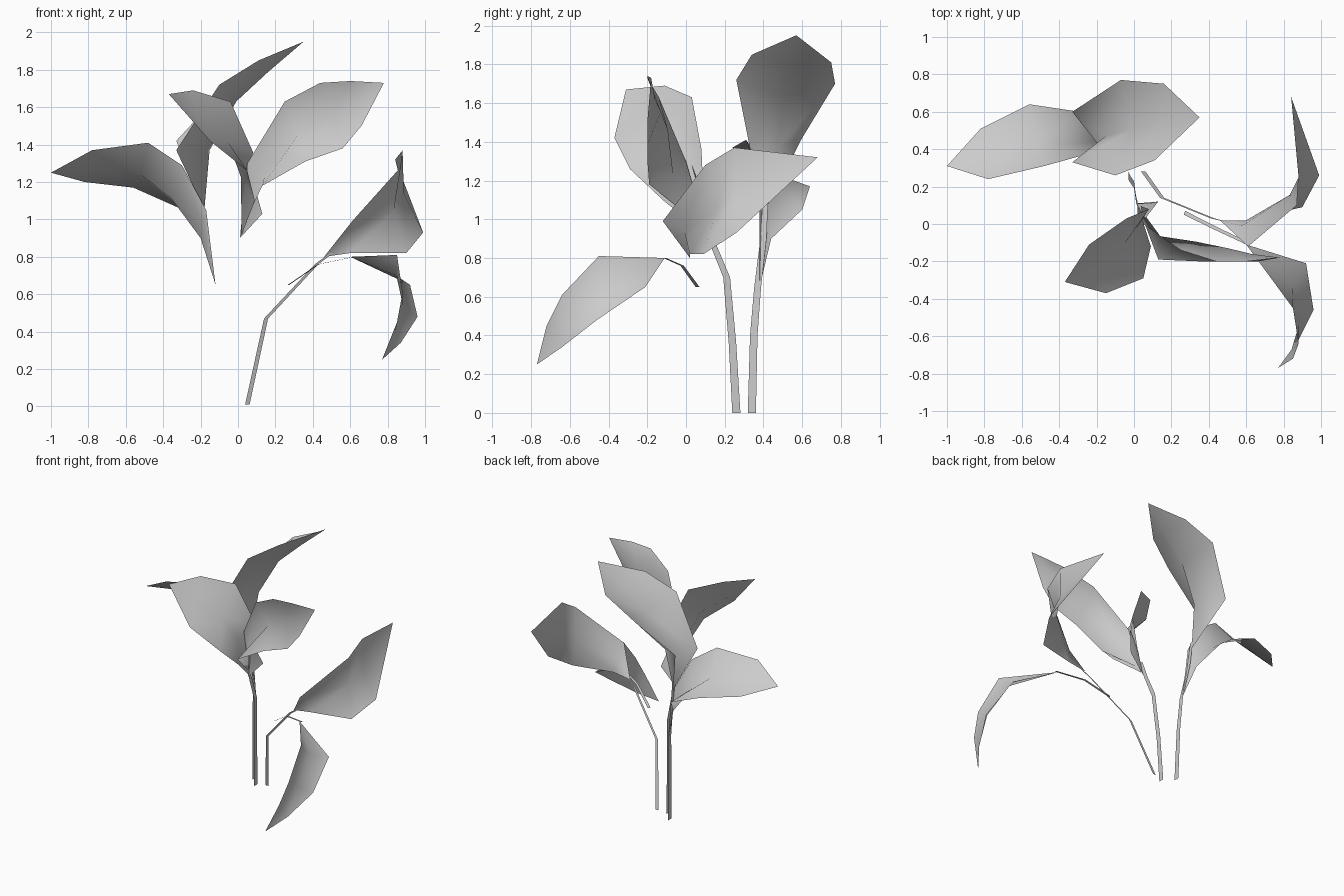
import bpy
import bmesh
from mathutils import Vector

default_cube = bpy.data.objects.get("Cube")
if default_cube:
    bpy.data.objects.remove(default_cube, do_unlink=True)

# Single matte grey for the whole plant
grey = bpy.data.materials.new("plain_grey")
grey.use_nodes = True
colour = (0.6, 0.6, 0.6, 1)
grey.diffuse_color = colour
grey.node_tree.nodes["Principled BSDF"].inputs["Base Color"].default_value = colour


def finish(name, mesh_builder):
    mesh = bpy.data.meshes.new(name)
    mesh_builder.to_mesh(mesh)
    mesh_builder.free()
    mesh.materials.append(grey)
    mesh.polygons.foreach_set("use_smooth", [True] * len(mesh.polygons))
    part = bpy.data.objects.new(name, mesh)
    bpy.context.scene.collection.objects.link(part)
    return part


def leaf(name, base, rows, tip):
    """Folded blade: each row is (edge, edge, depth of the midrib fold)."""
    bm = bmesh.new()
    base, tip = Vector(base), Vector(tip)
    centres = [base] + [(Vector(a) + Vector(b)) / 2 for a, b, fold in rows] + [tip]
    strips = []
    for i, (a, b, fold) in enumerate(rows, start=1):
        a, b = Vector(a), Vector(b)
        along = centres[i + 1] - centres[i - 1]
        normal = along.cross(b - a).normalized()
        strips.append([bm.verts.new(p) for p in (a, centres[i] - normal * fold, b)])
    start, end = bm.verts.new(base), bm.verts.new(tip)
    for side in range(2):
        first, last = strips[0], strips[-1]
        bm.faces.new((start, first[side], first[side + 1])).normal_flip()
        for low, high in zip(strips, strips[1:]):
            bm.faces.new((low[side], low[side + 1], high[side + 1], high[side])).normal_flip()
        bm.faces.new((last[side], last[side + 1], end)).normal_flip()
    bmesh.ops.recalc_face_normals(bm, faces=bm.faces)
    bm.normal_update()
    if sum((f.normal.z for f in bm.faces)) < 0:
        bmesh.ops.reverse_faces(bm, faces=bm.faces)
    return finish(name, bm)


def ribbon(name, path, half_width):
    """Flat stalk that narrows slightly towards its end."""
    bm = bmesh.new()
    side = Vector(half_width)
    pairs = []
    for i, point in enumerate(path):
        offset = side * (1 - 0.4 * i / len(path))
        pairs.append([bm.verts.new(Vector(point) + s * offset) for s in (-1, 1)])
    for low, high in zip(pairs, pairs[1:]):
        bm.faces.new((low[0], low[1], high[1], high[0]))
    return finish(name, bm)


# Stalks
ribbon("back_stalk", [(-.1, .34, 0), (-.11, .35, .4), (-.12, .37, .65),
                      (-.16, .4, .9), (-.18, .41, 1.1)], (0, .021, 0))
ribbon("middle_stalk", [(-.03, .26, 0), (-.02, .24, .36), (0, .21, .7),
                        (.01, .14, .87), (.02, .1, 1)], (0, .021, 0))
ribbon("left_stalk", [(.05, .28, .01), (.15, .14, .47), (.42, .03, .76),
                      (.5, .01, .82)], (.012, 0, 0))
ribbon("drooping_leaf_stalk", [(.27, .06, .65), (.43, -.02, .76), (.62, -.11, .8)],
       (.004, .01, 0))

# Leaves on the back stalk
leaf("right_leaf", (-.12, .38, .65), [
    ((-.2, .44, .9), (-.17, .38, 1.05), .01),
    ((-.29, .6, 1.05), (-.3, .36, 1.29), .1),
    ((-.56, .64, 1.17), (-.48, .31, 1.41), .06),
    ((-.82, .51, 1.2), (-.78, .24, 1.37), .03)], (-1, .31, 1.25))
leaf("tall_back_leaf", (-.18, .41, 1.05), [
    ((-.33, .33, 1.37), (-.33, .6, 1.42), .18),
    ((-.1, .26, 1.72), (-.07, .77, 1.7), .11),
    ((.11, .34, 1.85), (.16, .75, 1.81), .05)], (.35, .57, 1.95))

# Leaves on the middle stalk
leaf("front_leaf", (.02, .1, .92), [
    ((.08, .08, 1.36), (.09, -.12, 1.1), .07),
    ((-.04, .03, 1.63), (.05, -.29, 1.26), .07),
    ((-.24, -.11, 1.69), (-.15, -.37, 1.42), .04)], (-.37, -.31, 1.67))
leaf("upper_left_leaf", (.02, .1, .95), [
    ((.13, -.19, 1.18), (.05, 0, 1.3), .06),
    ((.36, -.2, 1.31), (.25, -.14, 1.63), .08),
    ((.56, -.2, 1.38), (.44, -.2, 1.73), .07),
    ((.66, -.2, 1.5), (.6, -.2, 1.74), .04)], (.78, -.18, 1.73))
leaf("small_leaf", (.01, .11, .9), [
    ((.13, .12, 1.03), (.03, .08, 1.1), .01)], (.06, .03, 1.28))

# Leaves on the left stalk
leaf("lower_left_leaf", (.46, .02, .8), [
    ((.6, .02, .82), (.61, -.12, .99), .06),
    ((.9, .09, .82), (.87, .1, 1.28), .08),
    ((.99, .26, .93), (.88, .25, 1.37), .05)], (.84, .68, 1.32))
leaf("drooping_leaf", (.6, -.11, .8), [
    ((.85, -.45, .81), (.92, -.21, .65), .05),
    ((.88, -.64, .61), (.96, -.46, .48), .04),
    ((.85, -.72, .45), (.87, -.64, .34), .02)], (.77, -.77, .25))
